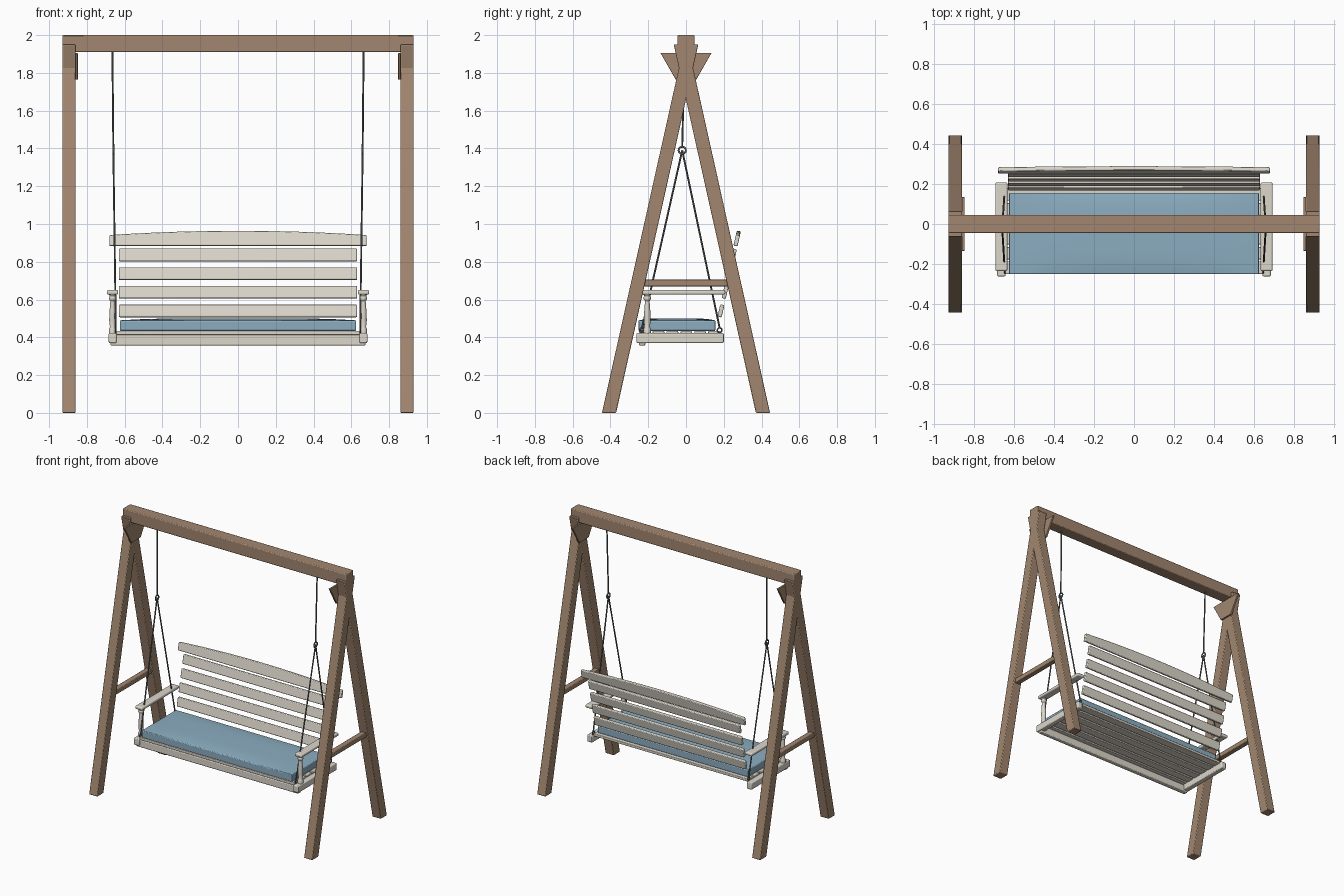
import bpy, bmesh, math
from mathutils import Vector, Matrix

if "Cube" in bpy.data.objects:
    bpy.data.objects.remove(bpy.data.objects["Cube"])


def material(name, rgb):
    m = bpy.data.materials.new(name)
    m.diffuse_color = (*rgb, 1)
    m.use_nodes = True
    m.node_tree.nodes["Principled BSDF"].inputs["Base Color"].default_value = m.diffuse_color
    return m


WOOD = material("brown_wood", (0.36, 0.24, 0.16))
CREAM = material("cream_paint", (0.72, 0.68, 0.60))
BLUE = material("blue_fabric", (0.26, 0.42, 0.53))
STEEL = material("dark_steel", (0.12, 0.13, 0.14))


def finish(name, bm, mat, bevel=0.0, segs=2, smooth=True):
    bmesh.ops.recalc_face_normals(bm, faces=bm.faces)
    me = bpy.data.meshes.new(name)
    bm.to_mesh(me)
    bm.free()
    ob = bpy.data.objects.new(name, me)
    bpy.context.collection.objects.link(ob)
    me.materials.append(mat)
    if bevel:
        b = ob.modifiers.new("bevel", 'BEVEL')
        b.width, b.segments, b.limit_method = bevel, segs, 'ANGLE'
    if smooth:
        bpy.ops.object.select_all(action='DESELECT')
        ob.select_set(True)
        bpy.context.view_layer.objects.active = ob
        bpy.ops.object.shade_smooth_by_angle(angle=math.radians(35))
    return ob


def box(name, lo, hi, mat, bevel=0.004, segs=2):
    bm = bmesh.new()
    lo, hi = Vector(lo), Vector(hi)
    bmesh.ops.create_cube(bm, size=1, matrix=Matrix.Translation((lo + hi) / 2)
                          @ Matrix.Diagonal((*(hi - lo), 1)))
    return finish(name, bm, mat, bevel, segs)


def prism(name, pts, depth, mat, bevel=0.004):
    """Extrude a closed loop of 3D points along the vector depth."""
    bm = bmesh.new()
    f = bm.faces.new([bm.verts.new(p) for p in pts])
    r = bmesh.ops.extrude_face_region(bm, geom=[f])
    bmesh.ops.translate(bm, vec=depth, verts=[v for v in r['geom'] if isinstance(v, bmesh.types.BMVert)])
    return finish(name, bm, mat, bevel)


def rod(name, a, b, r, mat):
    bm = bmesh.new()
    a, b = Vector(a), Vector(b)
    d = b - a
    bmesh.ops.create_cone(bm, cap_ends=True, segments=10, radius1=r, radius2=r, depth=d.length,
                          matrix=Matrix.Translation((a + b) / 2) @ d.to_track_quat('Z', 'Y').to_matrix().to_4x4())
    return finish(name, bm, mat)


def ring(name, c, R, r):
    bpy.ops.mesh.primitive_torus_add(location=c, rotation=(0, math.pi / 2, 0), major_radius=R,
                                     minor_radius=r, major_segments=24, minor_segments=8)
    ob = bpy.context.object
    ob.name = name
    ob.data.materials.append(STEEL)
    bpy.ops.object.shade_smooth()


def lathe(name, c, profile, mat, n=20):
    bm = bmesh.new()
    rows = [[bm.verts.new((c[0] + r * math.cos(2 * math.pi * i / n),
                           c[1] + r * math.sin(2 * math.pi * i / n), z)) for i in range(n)]
            for r, z in profile]
    for a, b in zip(rows, rows[1:]):
        for i in range(n):
            bm.faces.new((a[i], a[(i + 1) % n], b[(i + 1) % n], b[i]))
    bm.faces.new(rows[0])
    bm.faces.new(rows[-1])
    return finish(name, bm, mat)


# A-frame
box("top_beam", (-0.93, -0.045, 1.91), (0.93, 0.045, 2.0), WOOD, 0.006)
for s, side in ((-1, "left"), (1, "right")):
    for t, end in ((-1, "front"), (1, "back")):
        prof = [(0.445, 0), (0.37, 0), (-0.065, 1.95), (0.01, 1.95)]
        prism(f"{side}_{end}_leg", [(s * 0.86, t * y, z) for y, z in prof], (s * 0.07, 0, 0), WOOD, 0.005)
    box(f"{side}_cross_brace", (s * 0.895 - 0.02, -0.25, 0.67), (s * 0.895 + 0.02, 0.25, 0.705), WOOD)
    prof = [(-0.135, 1.905), (0.135, 1.905), (0.055, 1.765), (-0.055, 1.765)]
    prism(f"{side}_gusset", [(s * 0.848, y, z) for y, z in prof], (s * 0.014, 0, 0), WOOD, 0.002)

# seat frame and slats
box("front_rail", (-0.675, -0.25, 0.357), (0.675, -0.215, 0.412), CREAM, 0.006)
for i in range(6):
    y = -0.25 + i * 0.0735
    box(f"seat_slat_{i+1}", (-0.645, y, 0.413), (0.645, y + 0.062, 0.433), CREAM)

# cushion: domed grid box with rounded edges
bm = bmesh.new()
bmesh.ops.create_cube(bm, size=1)
bmesh.ops.subdivide_edges(bm, edges=bm.edges[:], cuts=11, use_grid_fill=True)
for v in bm.verts:
    x, y, z = v.co * 2
    dome = (1 - x ** 4) * (1 - y ** 4)
    v.co = (x * 0.625, -0.048 + y * 0.203, 0.462 + z * 0.028 + (0.011 * dome if z > 0.99 else 0))
finish("seat_cushion", bm, BLUE, 0.02, 4)

# backrest slats, leaning back
lean = math.atan(0.224)
for i in range(5):
    top = i == 4
    zc = 0.912 if top else 0.54 + i * 0.0985
    w = 0.68 if top else 0.63
    h = 0.029 if top else 0.0335
    pts = [(-w, 0, -h), (w, 0, -h)]
    n = 16 if top else 1
    for k in range(n + 1):
        u = 1 - 2 * k / n
        pts.append((u * w, 0, h + (0.023 * (1 - u * u) if top else 0)))
    M = Matrix.Translation((0, 0.185 + 0.224 * (zc - 0.54), zc)) @ Matrix.Rotation(-lean, 4, 'X')
    prism("top_back_slat" if top else f"back_slat_{i+1}",
          [M @ (Vector(p) - Vector((0, 0.011, 0))) for p in pts],
          M.to_3x3() @ Vector((0, 0.022, 0)), CREAM, 0.005)

for s, side in ((-1, "left"), (1, "right")):
    x = s * 0.664
    # seat side, arm and turned arm post
    box(f"{side}_seat_rail", (x - 0.021, -0.262, 0.37), (x + 0.021, 0.2, 0.422), CREAM, 0.006)
    box(f"{side}_armrest", (x - 0.03, -0.235, 0.626), (x + 0.03, 0.208, 0.65), CREAM, 0.008, 3)
    lathe(f"{side}_arm_post", (x, -0.205),
          [(0.019, 0.42), (0.019, 0.445), (0.014, 0.455), (0.018, 0.49), (0.016, 0.54),
           (0.012, 0.592), (0.019, 0.602), (0.019, 0.612), (0.015, 0.618), (0.02, 0.628)], CREAM)
    # hanging rods and rings
    knot = (s * 0.66, -0.02, 1.39)
    rod(f"{side}_upper_rod", (s * 0.665, -0.008, 1.915), (s * 0.66, -0.02, 1.41), 0.005, STEEL)
    ring(f"{side}_ring", knot, 0.019, 0.005)
    for y, end in ((-0.232, "front"), (0.178, "back")):
        rod(f"{side}_{end}_rod", knot, (s * 0.647, y, 0.45), 0.005, STEEL)
        ring(f"{side}_{end}_eye", (s * 0.647, y, 0.438), 0.012, 0.004)
